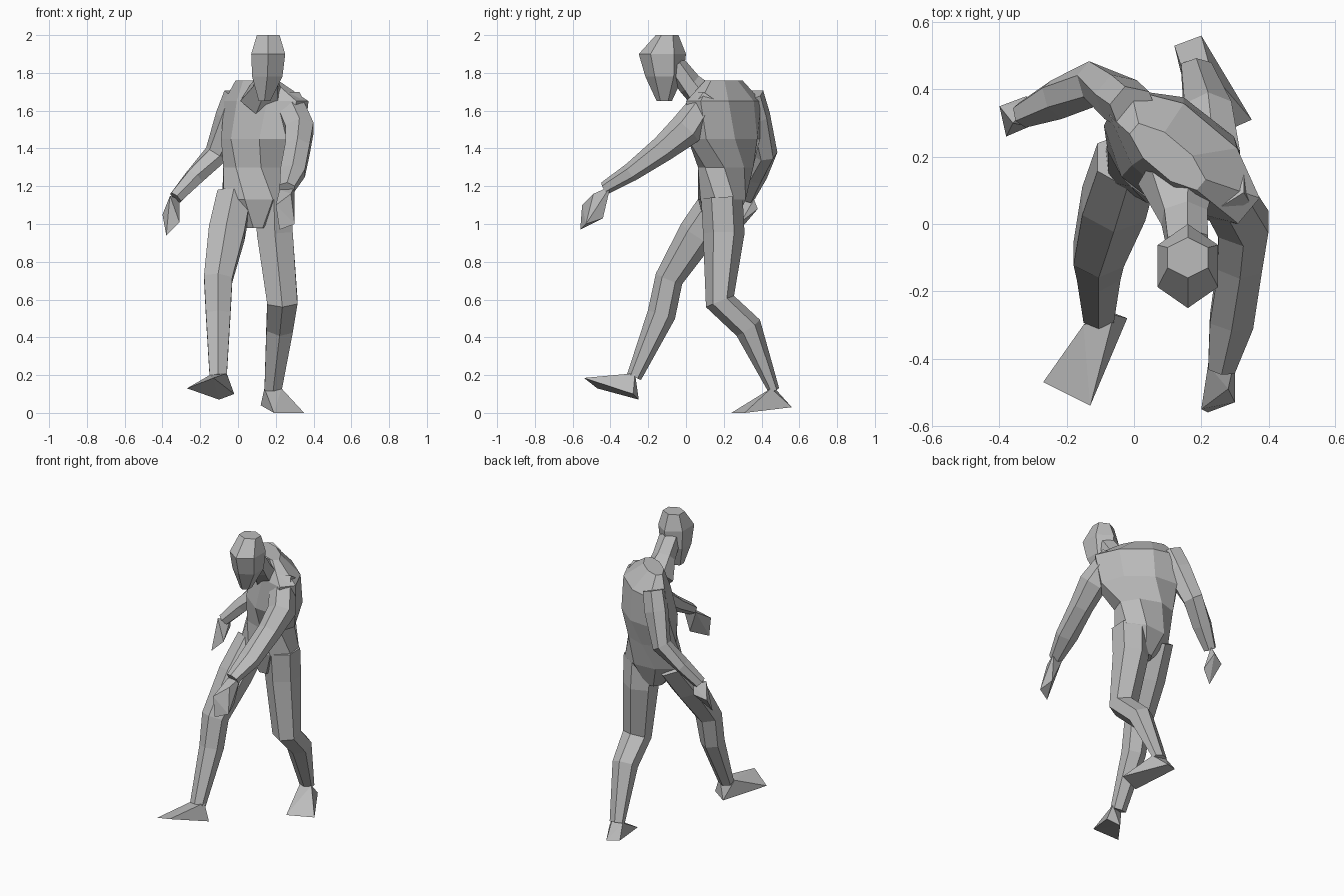
import bpy, bmesh, math
from mathutils import Vector

cube = bpy.data.objects.get("Cube")
if cube:
    bpy.data.objects.remove(cube, do_unlink=True)

grey = bpy.data.materials.new("plain_grey")
grey.use_nodes = True
colour = (0.5, 0.5, 0.5, 1)
grey.diffuse_color = colour
grey.node_tree.nodes["Principled BSDF"].inputs["Base Color"].default_value = colour


def finish(name, bm):
    bmesh.ops.recalc_face_normals(bm, faces=bm.faces[:])
    mesh = bpy.data.meshes.new(name)
    bm.to_mesh(mesh)
    bm.free()
    mesh.materials.append(grey)
    obj = bpy.data.objects.new(name, mesh)
    bpy.context.collection.objects.link(obj)
    return obj


def loft(name, sections, sides=6, level=False):
    """Skin sections of (x, y, z, half width, half depth, yaw degrees)."""
    bm = bmesh.new()
    angles = [math.tau * (i + 0.5) / sides for i in range(sides)]
    top_cos = max(math.cos(a) for a in angles)
    top_sin = max(math.sin(a) for a in angles)
    centres = [Vector(s[:3]) for s in sections]
    rings = []
    for i, (x, y, z, w, d, yaw) in enumerate(sections):
        before = centres[i] - centres[max(i - 1, 0)]
        after = centres[min(i + 1, len(centres) - 1)] - centres[i]
        along = Vector((0, 0, -1)) if level else (before.normalized() + after.normalized()).normalized()
        t = math.radians(yaw)
        side = Vector((math.cos(t), math.sin(t), 0))
        side = (side - along * side.dot(along)).normalized()
        front = along.cross(side)
        rings.append([bm.verts.new(centres[i] + side * (w * math.cos(a) / top_cos)
                                   + front * (d * math.sin(a) / top_sin)) for a in angles])
    for r, s in zip(rings, rings[1:]):
        for i in range(sides):
            j = (i + 1) % sides
            bm.faces.new((r[i], r[j], s[j], s[i]))
    bm.faces.new(rings[0])
    bm.faces.new(rings[-1])
    return finish(name, bm)


def hull(name, points):
    """Faceted solid wrapped round a few corner points."""
    bm = bmesh.new()
    for p in points:
        bm.verts.new(p)
    result = bmesh.ops.convex_hull(bm, input=bm.verts[:])
    loose = [v for v in result["geom_interior"] if isinstance(v, bmesh.types.BMVert)]
    bmesh.ops.delete(bm, geom=loose, context='VERTS')
    return finish(name, bm)


# Head and neck, bowed forward
loft("head", [
    (.16, -.10, 2.0, .06, .06, 0),
    (.16, -.125, 1.9, .09, .125, 0),
    (.155, -.115, 1.78, .08, .10, 0),
    (.14, -.115, 1.65, .03, .04, 0)], level=True)
loft("neck", [
    (.16, -.06, 1.84, .06, .06, 0),
    (.15, .02, 1.74, .065, .065, -10),
    (.13, .13, 1.64, .11, .09, -30)])

# Torso, twisted between shoulders and hips
loft("torso", [
    (.10, .20, 1.76, .13, .05, -40),
    (.15, .20, 1.65, .25, .12, -40),
    (.13, .20, 1.45, .23, .15, -38),
    (.10, .21, 1.30, .17, .13, -20),
    (.10, .19, 1.13, .18, .12, 5),
    (.10, .18, .98, .06, .07, 5)], sides=8, level=True)

# Arms: left reaches forward, right swings back
loft("left_arm", [
    (.26, .11, 1.66, .07, .07, 0),
    (.325, 0, 1.5, .075, .09, 0),
    (.315, -.12, 1.4, .065, .07, 0),
    (.29, -.29, 1.275, .065, .05, 0),
    (.26, -.43, 1.19, .04, .035, 0)])
loft("right_arm", [
    (0, .34, 1.68, .07, .07, -40),
    (-.04, .37, 1.56, .075, .075, -40),
    (-.115, .42, 1.37, .06, .06, -40),
    (-.23, .37, 1.25, .055, .05, -50),
    (-.33, .325, 1.14, .035, .04, -50)])
hull("left_hand", [
    (.30, -.40, 1.2), (.22, -.42, 1.18), (.20, -.55, 1.1), (.28, -.49, 1.16),
    (.22, -.56, .97), (.30, -.53, 1.0), (.28, -.44, 1.03)])
hull("right_hand", [
    (-.36, .30, 1.15), (-.31, .36, 1.13), (-.40, .35, 1.05),
    (-.38, .26, .94), (-.31, .29, 1.01), (-.32, .38, 1.08)])

# Legs: left pushes off behind, right steps forward
loft("left_leg", [
    (.19, .19, 1.14, .10, .11, 0),
    (.195, .20, .95, .095, .11, 0),
    (.235, .18, .59, .08, .08, 0),
    (.22, .33, .45, .07, .075, 0),
    (.185, .465, .12, .045, .03, 0)])
loft("right_leg", [
    (-.02, .19, 1.14, .09, .10, 0),
    (-.06, .06, .95, .095, .10, 0),
    (-.105, -.09, .71, .075, .075, 0),
    (-.105, -.13, .52, .065, .075, 0),
    (-.105, -.275, .19, .045, .04, 0)])
hull("left_foot", [
    (.14, .47, .13), (.23, .45, .13), (.20, .56, .03),
    (.12, .53, .04), (.35, .31, 0), (.19, .24, 0)])
hull("right_foot", [
    (-.15, -.30, .2), (-.06, -.27, .21), (-.02, -.28, .1),
    (-.10, -.25, .07), (-.13, -.54, .185), (-.27, -.47, .13)])
